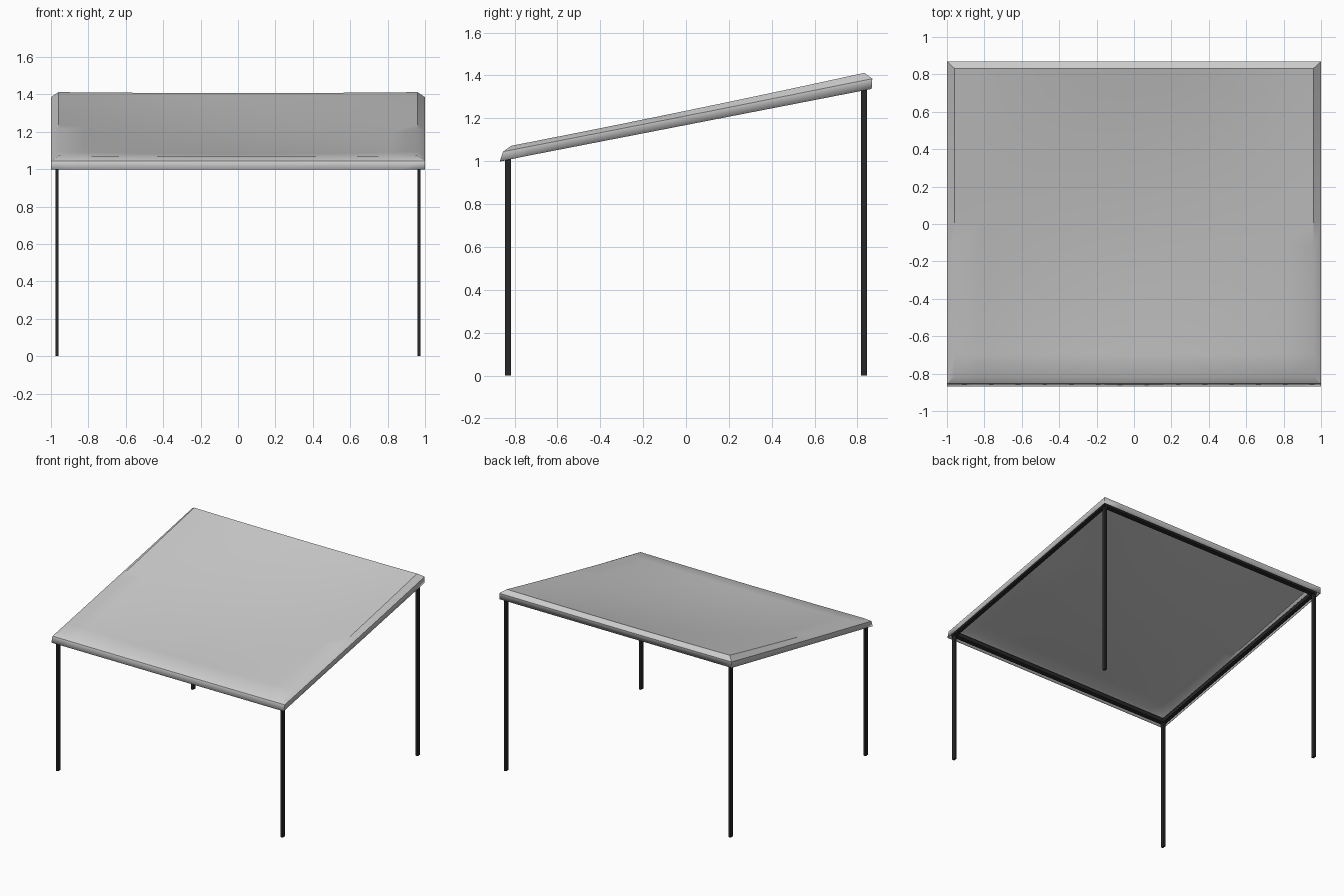
import bpy, bmesh

if "Cube" in bpy.data.objects:
    bpy.data.objects.remove(bpy.data.objects["Cube"])

dark = bpy.data.materials.new("dark_metal")
dark.diffuse_color = (0.02, 0.02, 0.02, 1)
dark.use_nodes = True
dark.node_tree.nodes["Principled BSDF"].inputs["Base Color"].default_value = dark.diffuse_color
SAG = 0.04


def finish(name, bm, mat=None):
    bmesh.ops.recalc_face_normals(bm, faces=bm.faces)
    me = bpy.data.meshes.new(name)
    bm.to_mesh(me)
    bm.free()
    ob = bpy.data.objects.new(name, me)
    bpy.context.collection.objects.link(ob)
    if mat:
        me.materials.append(mat)
    return ob


def rim_z(y):
    return 1.003 + 0.195 * (y + 0.86)


def sloped_box(name, x0, x1, y0, y1, bottom, top):
    """Box whose bottom and top heights are functions of y."""
    bm = bmesh.new()
    bmesh.ops.create_cube(bm, size=1)
    for v in bm.verts:
        x = x1 if v.co.x > 0 else x0
        y = y1 if v.co.y > 0 else y0
        v.co = (x, y, top(y) if v.co.z > 0 else bottom(y))
    return finish(name, bm, dark)


# Canopy rings, bottom to top: (half x, front y, front z, back y, back z, edge dip)
rings = [(1.0, -0.868, 1.000, 0.866, 1.337, 0.0),
         (1.0, -0.853, 1.045, 0.869, 1.385, 0.002),
         (0.96, -0.815, 1.072, 0.832, 1.412, 0.005)]


def ring_point(u, v, ring):
    hx, fy, fz, by, bz, dip = ring
    t = (v + 1) / 2
    z = fz + (bz - fz) * t - dip * (2 - u * u - v * v) - SAG * (1 - u * u) * (1 - v * v)
    return (hx * u, fy + (by - fy) * t, z)


# Canopy: thin cloth, sagging in the middle, with a bevel and skirt round the edge
bm = bmesh.new()
bmesh.ops.create_grid(bm, x_segments=14, y_segments=14, size=1)
uv = {v: (v.co.x, v.co.y) for v in bm.verts}
for v in bm.verts:
    v.co = ring_point(*uv[v], rings[2])
border = [e for e in bm.edges if e.is_boundary]
for ring in (rings[1], rings[0]):
    below = {}
    for e in border:
        for v in e.verts:
            if v not in below:
                below[v] = bm.verts.new(ring_point(*uv[v], ring))
                uv[below[v]] = uv[v]
    new_border = []
    for e in border:
        a, b = e.verts
        bm.faces.new((a, b, below[b], below[a]))
        new_border.append(bm.edges.get((below[a], below[b])))
    border = new_border
canopy = finish("canopy", bm)
thick = canopy.modifiers.new("cloth_thickness", "SOLIDIFY")
thick.thickness = 0.004
thick.offset = -1
bpy.context.view_layer.objects.active = canopy
canopy.select_set(True)
bpy.ops.object.shade_smooth_by_angle(angle=0.6)

# Frame tucked inside the canopy rim
frame_top = lambda y: rim_z(y) + 0.03
for label, s in (("left", -1), ("right", 1)):
    sloped_box(label + "_rail", s * 0.968 - 0.015, s * 0.968 + 0.015,
               -0.845, 0.845, rim_z, frame_top)
for label, y in (("front", -0.83), ("back", 0.83)):
    sloped_box(label + "_rail", -0.953, 0.953, y - 0.015, y + 0.015, rim_z, frame_top)
    # Flat-bar legs
    for side, s in (("left", -1), ("right", 1)):
        sloped_box(f"{label}_{side}_leg", s * 0.967 - 0.008, s * 0.967 + 0.008,
                   y - 0.014, y + 0.014, lambda t: 0.0, lambda t: rim_z(t) + 0.02)
